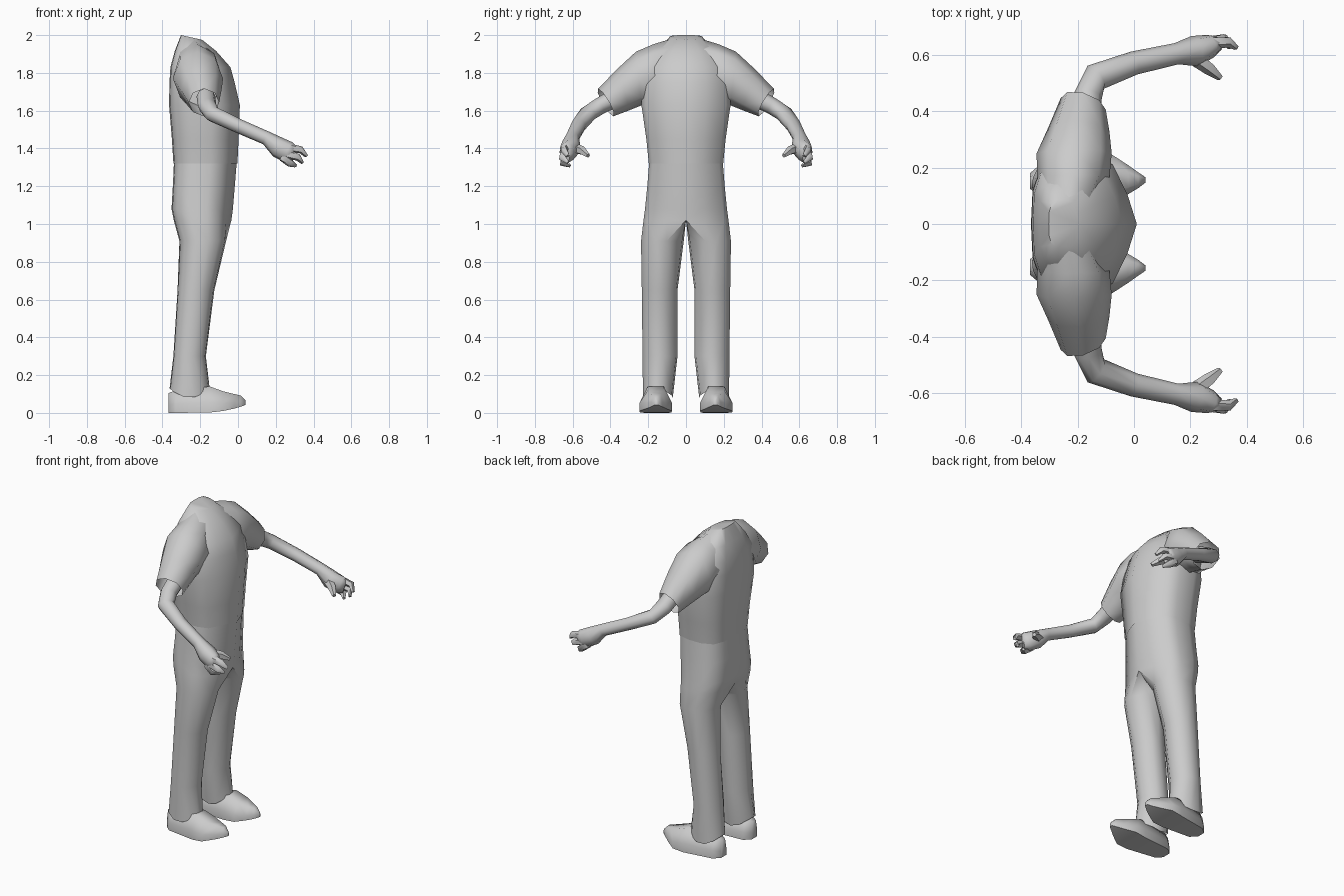
import bpy, bmesh, math
from mathutils import Vector

if "Cube" in bpy.data.objects:
    bpy.data.objects.remove(bpy.data.objects["Cube"])

grey = bpy.data.materials.new("plain grey")
grey.diffuse_color = (0.6, 0.6, 0.6, 1)
grey.use_nodes = True
grey.node_tree.nodes["Principled BSDF"].inputs["Base Color"].default_value = grey.diffuse_color


def loft(name, groups, closed=True, caps=(True, True), drop_centre=False):
    """Skin each list of rings, then mirror the result across the body's middle."""
    bm = bmesh.new()
    for rings in groups:
        rows = [[bm.verts.new(p) for p in r] for r in rings]
        n = len(rows[0])
        for a, b in zip(rows, rows[1:]):
            for i in range(n if closed else n - 1):
                j = (i + 1) % n
                bm.faces.new((a[i], a[j], b[j], b[i]))
        for row, cap in ((rows[0], caps[0]), (rows[-1], caps[1])):
            if cap:
                bm.faces.new(row)
    if drop_centre:  # remove the hidden wall on the middle plane
        wall = [f for f in bm.faces if all(abs(v.co.y) < 1e-4 for v in f.verts)]
        bmesh.ops.delete(bm, geom=wall, context='FACES')
    bmesh.ops.recalc_face_normals(bm, faces=bm.faces)
    # turn everything round if most of the surface points inward
    mid = sum((v.co for v in bm.verts), Vector()) / len(bm.verts)
    if not closed:
        mid.y = 0
    if sum((f.calc_center_median() - mid).dot(f.normal) * f.calc_area() for f in bm.faces) < 0:
        bmesh.ops.reverse_faces(bm, faces=bm.faces)
    me = bpy.data.meshes.new(name)
    bm.to_mesh(me)
    bm.free()
    me.materials.append(grey)
    ob = bpy.data.objects.new(name, me)
    bpy.context.collection.objects.link(ob)
    bpy.ops.object.select_all(action='DESELECT')
    ob.select_set(True)
    bpy.context.view_layer.objects.active = ob
    bpy.ops.object.shade_smooth_by_angle(angle=math.radians(65))
    m = ob.modifiers.new("mirror", 'MIRROR')
    m.use_axis = (False, True, False)
    m.use_clip = True
    m.merge_threshold = 0.0005
    return ob


def oval(c, u, v, n=8):
    c, u, v = Vector(c), Vector(u), Vector(v)
    return [c + u * math.cos(2 * math.pi * i / n) + v * math.sin(2 * math.pi * i / n)
            for i in range(n)]


def tube(path, n=6):
    """Path of (x, y, z, side radius, up radius)."""
    pts = [Vector(p[:3]) for p in path]
    rings = []
    for i, p in enumerate(path):
        d = (pts[min(i + 1, len(pts) - 1)] - pts[max(i - 1, 0)]).normalized()
        side = d.cross(Vector((0, 0, 1))).normalized()
        rings.append(oval(pts[i], side * p[3], side.cross(d) * p[4], n))
    return rings


# Half outline of the trunk, back centre to front centre: (depth, width) fractions
trunk = [(0, 0), (.015, .5), (.09, .85), (.3, 1), (.58, 1), (.77, .9), (.91, .45), (1, 0)]

# Shirt body: z, back, front, half width, rise towards the back
shirt = [(1.32, -.342, -.003, .197, 0), (1.45, -.35, .003, .21, 0),
         (1.63, -.365, .01, .236, 0), (1.75, -.363, -.018, .232, 0),
         (1.83, -.358, -.04, .215, 0), (1.915, -.335, -.115, .16, 0),
         (1.975, -.302, -.19, .085, .025)]
loft("shirt", [[[(b + (f - b) * d, w * s, z + rise * (1 - d)) for d, s in trunk]
                for z, b, f, w, rise in shirt]], closed=False, caps=(False, True))

# Shoulders running out into short sleeves
loft("sleeves", [[
    oval((-.235, .08, 1.81), (.10, 0, 0), (0, 0, .17)),
    oval((-.215, .165, 1.785), (.128, 0, 0), (0, .01, .166)),
    oval((-.212, .25, 1.77), (.133, 0, 0), (0, .015, .142)),
    oval((-.195, .335, 1.71), (.108, -.008, 0), (0, .03, .11)),
    oval((-.18, .425, 1.643), (.08, -.02, 0), (0, .04, .073))]], caps=(False, False))

# Trousers: pelvis outline closes on the middle plane, leg outline is a full loop
pelvis = trunk + [(.75, 0), (.5, 0), (.25, 0)]
leg = [(0, .38), (.02, .6), (.12, .87), (.35, 1), (.62, 1), (.84, .87), (.97, .66),
       (1, .4), (.75, .04), (.5, 0), (.25, .04)]
# outline, z, back, front, inner, outer, hem lift at front and back
rows = [(pelvis, 1.35, -.338, -.005, 0, .193, 0), (pelvis, 1.20, -.345, -.017, 0, .205, 0),
        (pelvis, 1.08, -.352, -.027, 0, .217, 0), (pelvis, 1.02, -.34, -.035, 0, .225, 0),
        (leg, .91, -.31, -.063, .012, .238, 0), (leg, .65, -.32, -.125, .045, .234, 0),
        (leg, .30, -.342, -.17, .045, .23, 0), (leg, .08, -.362, -.15, .07, .228, .05)]
loft("trousers", [[[(b + (f - b) * d, i + (o - i) * s, z + lift * (2 * d - 1) ** 2)
                    for d, s in shape]
                   for shape, z, b, f, i, o, lift in rows]],
     caps=(False, False), drop_centre=True)

# Bare arms down to the knuckles
loft("arms", [tube([(-.17, .36, 1.675, .05, .05), (-.163, .455, 1.625, .05, .045),
                    (-.135, .52, 1.583, .05, .043), (0, .57, 1.52, .042, .038),
                    (.15, .603, 1.455, .038, .037), (.215, .612, 1.405, .055, .056),
                    (.27, .63, 1.378, .042, .058), (.295, .64, 1.37, .028, .045)], 8)])

# Thumb and curled fingers
digits = [[(.20, .60, 1.405, .03), (.268, .55, 1.388, .024), (.305, .518, 1.362, .012)],
          [(.265, .64, 1.405, .024), (.335, .645, 1.392, .02), (.362, .625, 1.36, .01)],
          [(.265, .645, 1.37, .024), (.32, .655, 1.352, .02), (.34, .625, 1.325, .009)],
          [(.235, .635, 1.355, .026), (.278, .648, 1.322, .022), (.305, .615, 1.308, .009)]]
loft("fingers", [tube([(*p, p[3]) for p in d], 5) for d in digits])

# Shoes with narrow heels and pointed, raised toes: x, inner, outer, bottom, top
section = [(0, 0), (1, 0), (1, .4), (.76, 1), (.24, 1), (0, .4)]
shoe = [(-.368, .125, .18, 0, .105), (-.33, .092, .213, 0, .12), (-.15, .078, .243, .002, .14),
        (-.08, .074, .247, .01, .115), (-.02, .106, .208, .023, .1), (.015, .127, .183, .033, .092),
        (.04, .146, .166, .042, .066)]
loft("shoes", [[[(x, i + (o - i) * s, b + (t - b) * h) for s, h in section]
                for x, i, o, b, t in shoe]])
